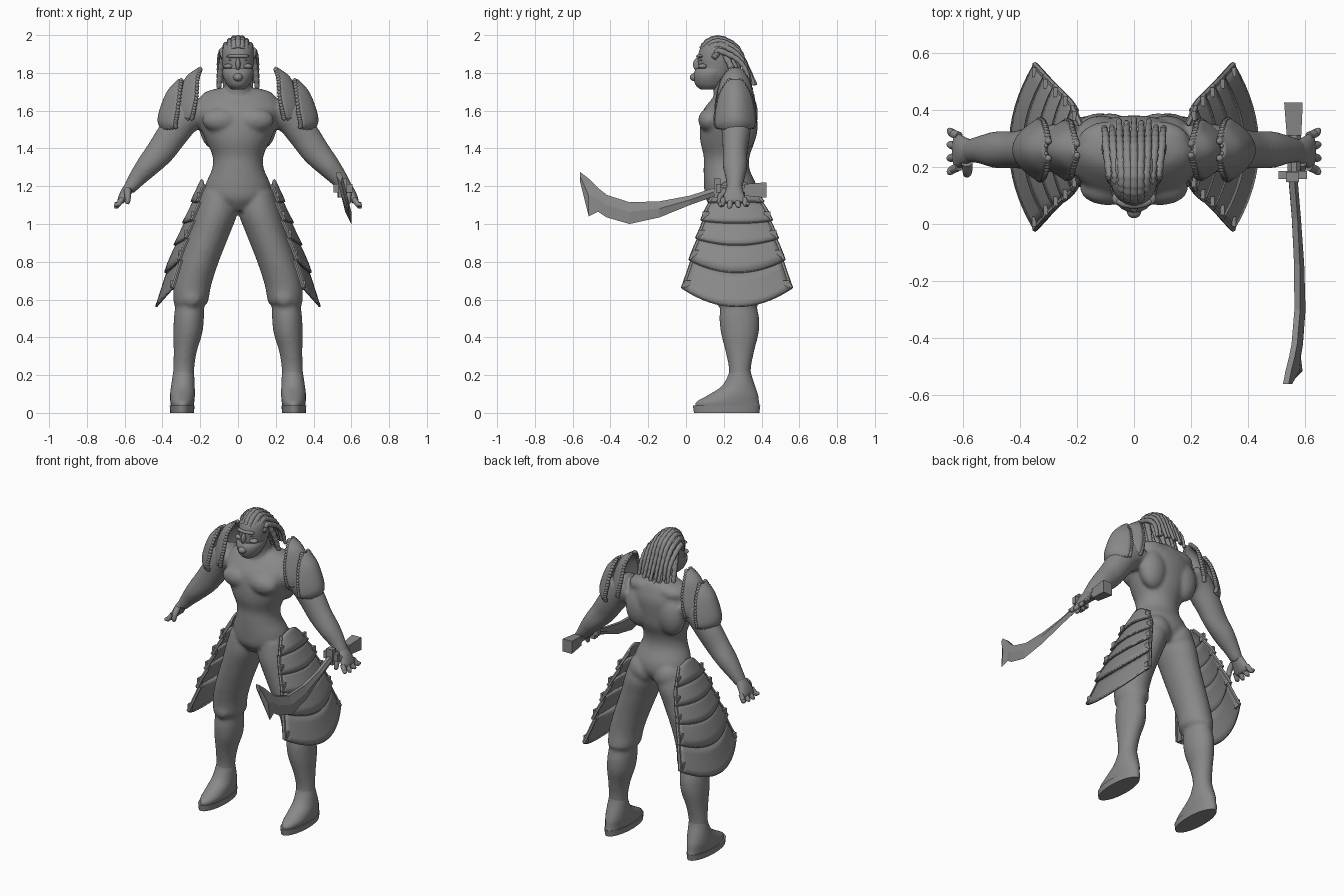
import bpy, bmesh, math
from mathutils import Vector, Matrix

if "Cube" in bpy.data.objects:
    bpy.data.objects.remove(bpy.data.objects["Cube"], do_unlink=True)

X, Y, Z = Vector((1, 0, 0)), Vector((0, 1, 0)), Vector((0, 0, 1))
GREY = (0.25, 0.25, 0.25, 1)
grey = bpy.data.materials.new("plain grey")
grey.use_nodes = True
grey.diffuse_color = GREY
grey.node_tree.nodes["Principled BSDF"].inputs["Base Color"].default_value = GREY


def finish(name, bm, angle=40, mirror=False, thick=0, recalc=True):
    """Turn a bmesh into a named, shaded object."""
    if recalc:
        bmesh.ops.recalc_face_normals(bm, faces=bm.faces)
    mesh = bpy.data.meshes.new(name)
    bm.to_mesh(mesh)
    bm.free()
    mesh.materials.append(grey)
    if angle:
        mesh.shade_smooth()
        mesh.set_sharp_from_angle(angle=math.radians(angle))
    ob = bpy.data.objects.new(name, mesh)
    bpy.context.collection.objects.link(ob)
    if thick:
        mod = ob.modifiers.new("thickness", "SOLIDIFY")
        mod.thickness, mod.offset = thick, 0
    if mirror:
        ob.modifiers.new("mirror", "MIRROR").use_mirror_merge = False
    return ob


def spline(rows, n=5):
    """Smooth curve through rows of numbers of any width."""
    rows = [Vector(r) for r in rows]
    out = []
    for i in range(len(rows) - 1):
        p, q = rows[i], rows[i + 1]
        before = rows[max(i - 1, 0)]
        after = rows[min(i + 2, len(rows) - 1)]
        for k in range(n):
            t = k / n
            m0, m1 = (q - before) / 2, (after - p) / 2
            out.append(p * (2*t**3 - 3*t*t + 1) + m0 * (t**3 - 2*t*t + t)
                       + q * (3*t*t - 2*t**3) + m1 * (t**3 - t*t))
    return out + [rows[-1]]


def loft(bm, rows, ref=None, side=1, sides=20, n=5):
    """Closed tube through (x, y, z, rx, ry) rows; level rings unless ref is given."""
    rows = spline(rows, n)
    pts = [Vector((side * r[0], r[1], r[2])) for r in rows]
    rings = []
    for i, (p, r) in enumerate(zip(pts, rows)):
        a, b = X, Y
        if ref:
            t = (pts[min(i + 1, len(pts) - 1)] - pts[max(i - 1, 0)]).normalized()
            a = ref.cross(t).normalized()
            b = t.cross(a)
        turn = [2 * math.pi * (k + 0.5) / sides for k in range(sides)]
        rings.append([bm.verts.new(p + a * r[3] * math.cos(w) + b * r[4] * math.sin(w))
                      for w in turn])
    for lo, hi in zip(rings, rings[1:]):
        for k in range(sides):
            j = (k + 1) % sides
            bm.faces.new((lo[k], lo[j], hi[j], hi[k]))
    bm.faces.new(rings[0])
    bm.faces.new(rings[-1])


def ball(bm, place, size, detail=3):
    bmesh.ops.create_icosphere(bm, subdivisions=detail, radius=1,
                               matrix=Matrix.Translation(place) @ Matrix.Diagonal((*size, 1)))


def box(bm, place, size):
    bmesh.ops.create_cube(bm, size=1, matrix=Matrix.Translation(place) @ Matrix.Diagonal((*size, 1)))


# Body: overlapping volumes fused into one smooth skin
bm = bmesh.new()
loft(bm, [(0, .24, 1.07, .07, .09), (0, .24, 1.13, .165, .135), (0, .235, 1.2, .175, .14),
          (0, .215, 1.29, .138, .122), (0, .215, 1.36, .135, .122), (0, .22, 1.44, .17, .145),
          (0, .225, 1.52, .205, .15), (0, .235, 1.6, .23, .145), (0, .25, 1.66, .21, .115),
          (0, .26, 1.7, .17, .085), (0, .26, 1.72, .1, .06)], sides=32)
loft(bm, [(0, .25, 1.62, .12, .1), (0, .23, 1.7, .075, .085), (0, .2, 1.8, .065, .07)])
for s in (1, -1):
    loft(bm, [(.1, .245, 1.17, .09, .12), (.115, .25, 1.06, .112, .138), (.15, .25, .95, .108, .13),
              (.205, .255, .8, .104, .118), (.24, .265, .68, .1, .11), (.25, .275, .59, .092, .112),
              (.256, .278, .565, .078, .098), (.26, .282, .5, .08, .106), (.266, .285, .42, .077, .1),
              (.28, .285, .32, .061, .075), (.288, .285, .22, .056, .058), (.29, .28, .1, .058, .07)],
         side=s)
    loft(bm, [(.2, .26, 1.6, .09, .09), (.28, .265, 1.56, .088, .085), (.35, .265, 1.47, .082, .075),
              (.41, .26, 1.385, .076, .066), (.48, .26, 1.305, .062, .065), (.535, .26, 1.24, .047, .05),
              (.58, .255, 1.18, .032, .04)], ref=Y, side=s)
    ball(bm, (s * .085, .31, 1.12), (.09, .078, .09))
    ball(bm, (s * .09, .125, 1.55), (.1, .06, .065))
    ball(bm, (s * .115, .31, 1.52), (.09, .07, .13))
    ball(bm, (s * .085, .29, 1.66), (.11, .07, .055))
    ball(bm, (s * .27, .265, 1.58), (.095, .085, .09))
    ball(bm, (s * .245, .185, .61), (.05, .03, .05))
body = finish("body", bm)
skin = body.modifiers.new("fuse", "REMESH")
skin.mode, skin.voxel_size, skin.use_smooth_shade = "VOXEL", .011, True
soft = body.modifiers.new("soften", "SMOOTH")
soft.factor, soft.iterations = .5, 5

# Hands
bm = bmesh.new()
loft(bm, [(.57, .258, 1.2, .03, .038), (.595, .255, 1.165, .028, .05),
          (.618, .255, 1.125, .021, .062), (.625, .255, 1.112, .012, .055)], ref=Y)
for k in range(4):
    y = .2 + .036 * k
    tip = y + .012 * (k - 1.5)
    drop = .012 * abs(k - 1.3)
    loft(bm, [(.612, y, 1.135, .015, .015), (.634, (y + tip) / 2, 1.105, .015, .015),
              (.645, tip, 1.085 + drop, .012, .012), (.647, tip, 1.078 + drop, .005, .005)],
         ref=Y, sides=10)
loft(bm, [(.585, .215, 1.18, .02, .02), (.583, .185, 1.15, .017, .017),
          (.585, .175, 1.115, .013, .013), (.586, .174, 1.105, .005, .005)], ref=X, sides=10)
finish("hands", bm, mirror=True)

# Shoes and soles
bm = bmesh.new()
loft(bm, [(.295, .22, .035, .06, .172), (.295, .222, .06, .064, .165), (.294, .25, .095, .066, .132),
          (.292, .277, .14, .063, .09), (.289, .285, .2, .057, .062), (.288, .285, .24, .05, .055)], sides=28)
finish("shoes", bm, mirror=True)
bm = bmesh.new()
loft(bm, [(.296, .215, 0, .063, .174), (.296, .215, .038, .066, .179)], sides=32, n=1)
finish("soles", bm, mirror=True)

# Head, brow, nose, eyes and face mask
bm = bmesh.new()
loft(bm, [(0, .12, 1.715, .035, .045), (0, .13, 1.74, .058, .072), (0, .15, 1.78, .074, .09),
          (0, .165, 1.83, .081, .1), (0, .17, 1.88, .086, .108), (0, .175, 1.93, .082, .1),
          (0, .18, 1.965, .058, .07), (0, .18, 1.98, .02, .03)], sides=28)
ball(bm, (0, .078, 1.888), (.062, .024, .012))
ball(bm, (0, .062, 1.845), (.013, .025, .035))
for s in (1, -1):
    ball(bm, (s * .034, .083, 1.866), (.018, .012, .006))
    ball(bm, (s * .05, .09, 1.835), (.028, .025, .014))
finish("head", bm)
bm = bmesh.new()
loft(bm, [(0, .125, 1.712, .034, .048), (0, .125, 1.735, .058, .074), (0, .127, 1.77, .076, .087),
          (0, .135, 1.8, .083, .094), (0, .145, 1.822, .08, .092)], sides=28)
ball(bm, (0, .048, 1.777), (.026, .028, .022))
finish("face_mask", bm)


# Hair locks, with a rope-like bulge along each one
def lock(bm, path, radius):
    path = spline(path, 7)
    rows = []
    for k, p in enumerate(path):
        r = radius * (1 - .5 * (k / len(path)) ** 2) * (1 + .12 * math.sin(k * 2.1))
        rows.append((*p, r, r))
    loft(bm, rows, ref=X, sides=8, n=1)


bm = bmesh.new()
for i in range(-4, 5):
    drop, sway = i * i, .012 * (i % 2)
    lock(bm, [(.018 * i, .085 + .004 * drop, 1.925 - .003 * drop),
              (.02 * i, .115 + .003 * drop, 1.965 - .004 * drop),
              (.021 * i, .18, 1.983 - .0042 * drop), (.024 * i, .265, 1.94 - .004 * drop),
              (.025 * i, .315, 1.85 - .002 * drop), (.026 * i, .37 - sway - .002 * drop, 1.735 + sway)], .018)
for j in range(-3, 4):
    lock(bm, [(.024 * j, .24 - .004 * j * j, 1.9), (.03 * j, .275 - .004 * j * j, 1.83),
              (.033 * j, .31 - .005 * j * j, 1.75), (.034 * j, .335 - .006 * j * j, 1.685)], .018)
finish("hair_locks", bm, angle=60)


# Curved armour plates: rows are (x, z, y, half width, edge pull-in, edge rise)
def plate_point(row, u, flare=0):
    x, z, y, w, pull, rise = row
    return Vector((x + flare - pull * u * u, y + (w + flare) * u, z + rise * u * u))


def plate(bm, rows, flare=0, steps=16):
    grid = []
    for k, row in enumerate(rows):
        f = flare * k / (len(rows) - 1)
        grid.append([bm.verts.new(plate_point(row, 2 * i / steps - 1, f)) for i in range(steps + 1)])
    for a, b in zip(grid, grid[1:]):
        for i in range(steps):
            bm.faces.new((a[i], a[i + 1], b[i + 1], b[i]))


def strip(bm, points, radius, ref):
    loft(bm, [(*p, radius, radius) for p in points], ref=ref, sides=6, n=1)


# Shoulder guards with knotted borders
guards = {
    "inner_shoulder_guards": [(.205, 1.82, .26, .02, .005, 0), (.265, 1.775, .26, .065, .05, -.01),
                              (.305, 1.7, .26, .09, .085, -.02), (.325, 1.62, .26, .098, .09, -.02),
                              (.325, 1.56, .26, .09, .08, 0)],
    "outer_shoulder_guards": [(.31, 1.76, .26, .03, .01, 0), (.365, 1.7, .26, .075, .055, -.01),
                              (.4, 1.62, .26, .098, .08, -.02), (.416, 1.55, .26, .102, .085, -.015),
                              (.4, 1.505, .26, .095, .07, .01)]}
for name, rows in guards.items():
    rows = spline(rows, 5)
    bm = bmesh.new()
    plate(bm, rows)
    finish(name, bm, mirror=True, thick=.02)
    knots = bmesh.new()
    for row in rows:
        for u in (-1, -.45, .45, 1):
            size = .014 if abs(u) == 1 else .008
            ball(knots, plate_point(row, u), (size, size, size), 1)
    for k in range(-8, 9):
        ball(knots, plate_point(rows[-1], k / 8), (.013, .013, .013), 1)
    finish(name + "_knots", knots, angle=60, mirror=True)

# Hip guards: overlapping flared bands, each with a border
hip = spline([(.19, 1.235, .26, .07, .01, -.03), (.245, 1.09, .265, .145, .035, 0),
              (.3, .95, .27, .185, .05, .02), (.36, .79, .27, .225, .07, .055),
              (.42, .565, .27, .275, .085, .095)], 5)
bands, borders = bmesh.new(), bmesh.new()
for start in range(0, 20, 4):
    rows = hip[start:start + 5]
    plate(bands, rows, flare=.012)
    for u in (-1, 1):
        strip(borders, [plate_point(r, u, .003 * k) for k, r in enumerate(rows)], .011, Y)
    strip(borders, [plate_point(rows[-1], k / 8, .012) for k in range(-8, 9)], .006, X)
    for u in (-.94, .94):
        box(borders, plate_point(rows[3], u, .01), (.016, .034, .05))
finish("hip_guards", bands, mirror=True, thick=.012)
finish("hip_guard_borders", borders, mirror=True)

# Curved sword: stations along the blade are (y, back edge z, cutting edge z)
bm = bmesh.new()
lean = lambda z: .6 - .25 * (z - 1)
rings = []
for y, top, low in [(.16, 1.195, 1.15), (.02, 1.15, 1.1), (-.14, 1.12, 1.035), (-.3, 1.115, 1),
                    (-.42, 1.155, 1.035), (-.465, 1.19, 1.065), (-.515, 1.24, 1.04), (-.56, 1.275, 1.22)]:
    mid = top + (low - top) * .45
    section = [(-.01, top), (.01, top), (.016, mid), (0, low), (-.016, mid)]
    rings.append([bm.verts.new((lean(z) + dx, y, z)) for dx, z in section])
for a, b in zip(rings, rings[1:]):
    for k in range(5):
        j = (k + 1) % 5
        bm.faces.new((a[k], a[j], b[j], b[k]))
bm.faces.new(rings[0])
bm.faces.new(rings[-1])
finish("sword_blade", bm, angle=0)
bm = bmesh.new()
box(bm, (.555, .172, 1.19), (.1, .028, .045))
box(bm, (.555, .165, 1.19), (.045, .035, .1))
loft(bm, [(.56, .16, 1.185, .024, .024), (.56, .32, 1.18, .026, .026)], ref=Z, sides=8, n=1)
loft(bm, [(.56, .31, 1.18, .036, .044), (.558, .425, 1.18, .046, .058)], ref=Z, sides=4, n=1)
finish("sword_hilt", bm, angle=0)
